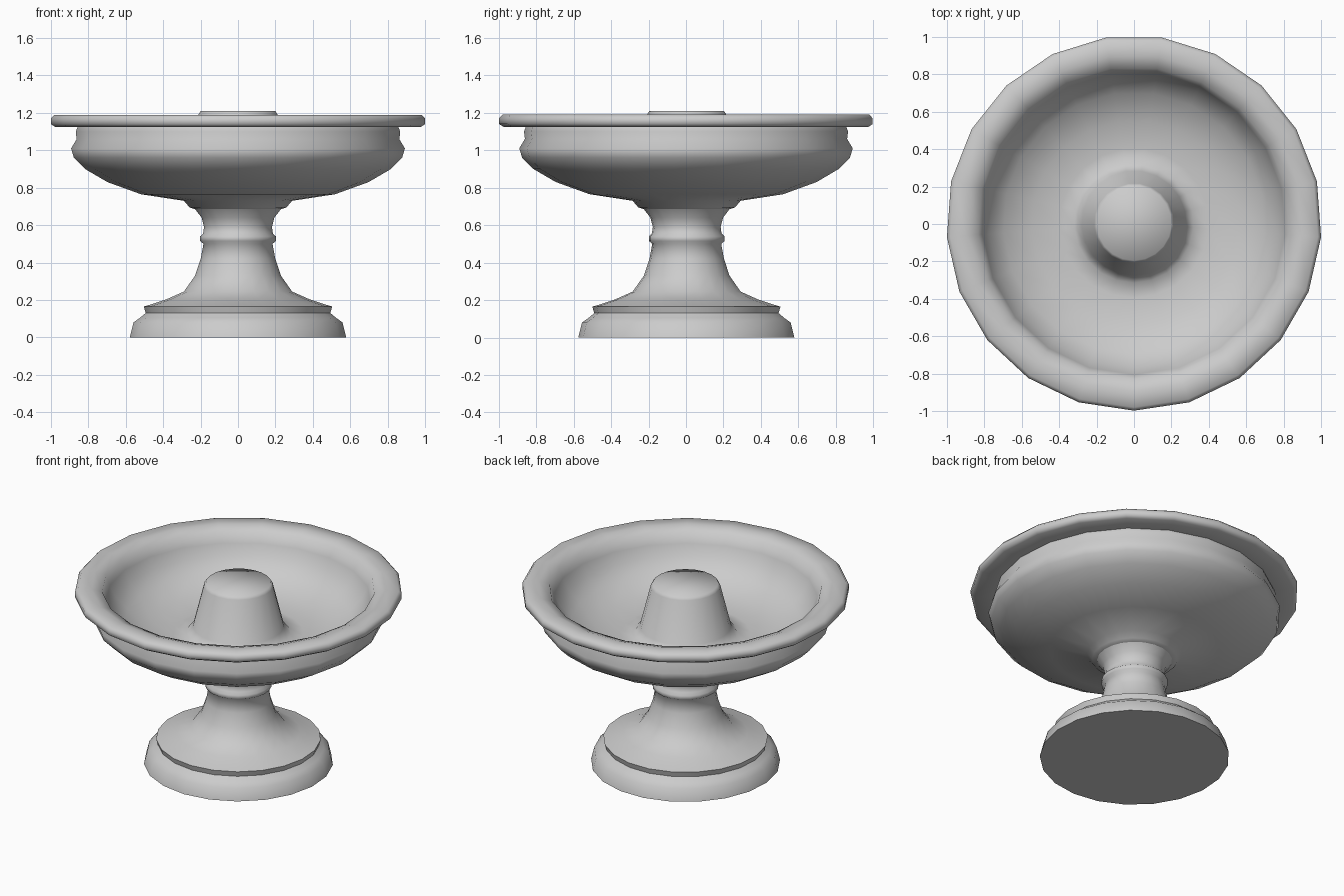
import bpy, bmesh, math
from mathutils import Vector

cube = bpy.data.objects.get("Cube")
if cube:
    bpy.data.objects.remove(cube)

SIDES = 21
AXIS_Y = 0.005  # keeps the odd-sided outline centred

stone = bpy.data.materials.new("light grey stone")
stone.use_nodes = True
GREY = (0.6, 0.6, 0.6, 1)
stone.diffuse_color = GREY
stone.node_tree.nodes["Principled BSDF"].inputs["Base Color"].default_value = GREY


def lathe(name, profile, cap):
    """Turn a (radius, height) profile about z and close one end ring."""
    bm = bmesh.new()
    rings = []
    for r, z in profile:
        ring = []
        for i in range(SIDES):
            a = math.tau * i / SIDES - math.pi / 2
            ring.append(bm.verts.new((r * math.cos(a), r * math.sin(a), z)))
        rings.append(ring)
    for low, high in zip(rings, rings[1:]):
        for i in range(SIDES):
            j = (i + 1) % SIDES
            bm.faces.new((low[i], low[j], high[j], high[i]))
    if cap == "bottom":
        bm.faces.new(rings[0][::-1])
    else:
        bm.faces.new(rings[-1])
    mesh = bpy.data.meshes.new(name)
    bm.to_mesh(mesh)
    bm.free()
    mesh.materials.append(stone)
    obj = bpy.data.objects.new(name, mesh)
    obj.location = Vector((0, AXIS_Y, 0))
    bpy.context.collection.objects.link(obj)
    bpy.ops.object.select_all(action="DESELECT")
    obj.select_set(True)
    bpy.context.view_layer.objects.active = obj
    bpy.ops.object.shade_smooth_by_angle(angle=math.radians(62))
    return obj


# Foot, flared stem and collar
foot = [(0.58, 0), (0.56, 0.08), (0.525, 0.105), (0.495, 0.13), (0.505, 0.165)]
stem = [(0.47, 0.175), (0.38, 0.205), (0.29, 0.245), (0.23, 0.33), (0.2, 0.42), (0.185, 0.5)]
collar = [(0.203, 0.515), (0.203, 0.54), (0.187, 0.555), (0.182, 0.59),
          (0.195, 0.64), (0.23, 0.685)]
lathe("pedestal", foot + stem + collar, "bottom")

# Bowl outside, rolled rim, bowl inside and central cone
outside = [(0.23, 0.685), (0.26, 0.695), (0.29, 0.73), (0.52, 0.765), (0.7, 0.83),
           (0.82, 0.9), (0.88, 0.96), (0.895, 1.01), (0.865, 1.06), (0.87, 1.1), (0.86, 1.125)]
rim = [(0.98, 1.125), (1.003, 1.14), (1.003, 1.17), (0.985, 1.19), (0.9, 1.19), (0.835, 1.168)]
inside = [(0.81, 1.1), (0.775, 1.03), (0.7, 0.95), (0.55, 0.89), (0.4, 0.865), (0.32, 0.87)]
cone = [(0.28, 0.92), (0.213, 1.19), (0.2, 1.21)]
lathe("basin", outside + rim + inside + cone, "top")
